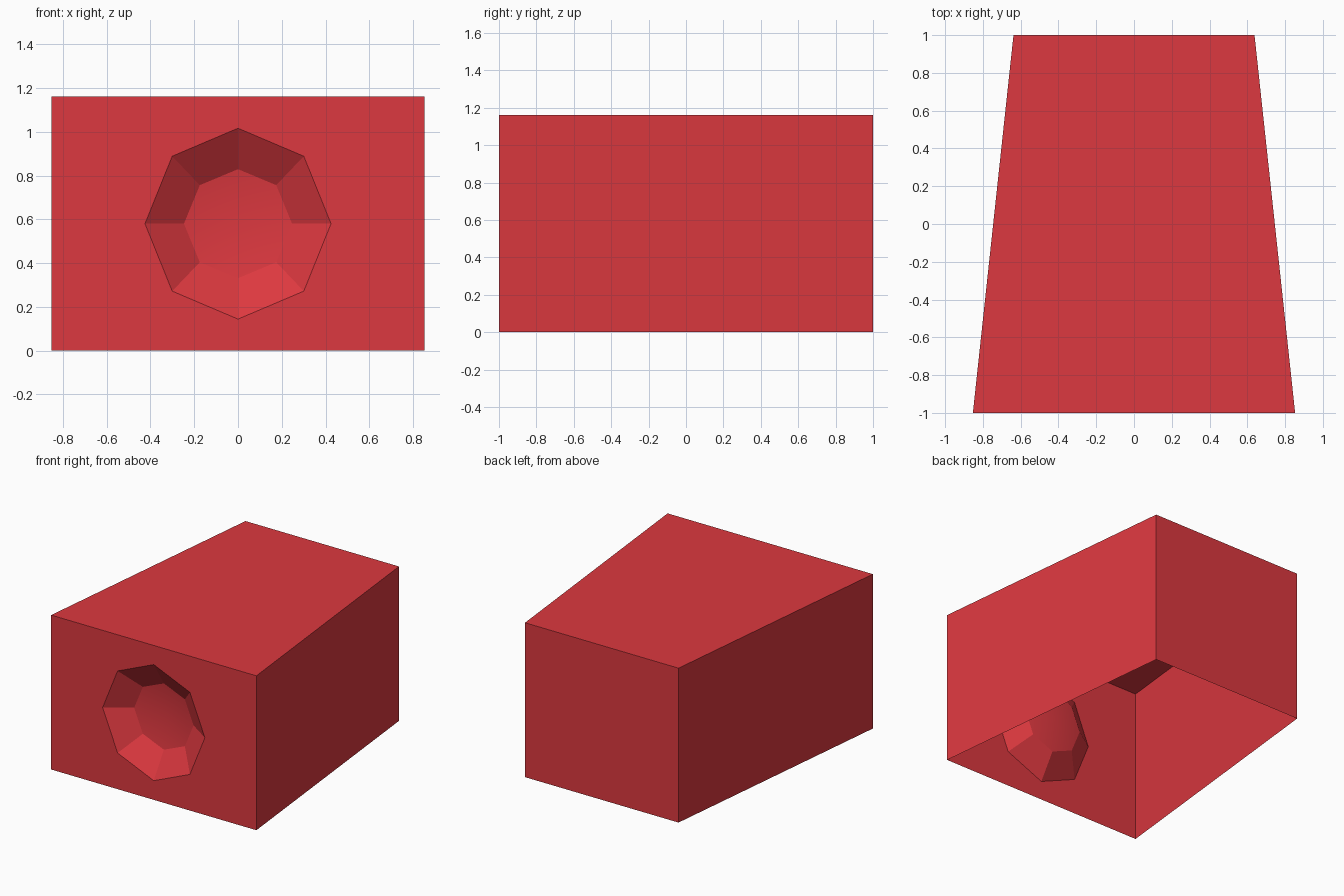
import bpy, bmesh, math

if "Cube" in bpy.data.objects:
    bpy.data.objects.remove(bpy.data.objects["Cube"])

FRONT, BACK, H = 0.853, 0.638, 1.16   # half widths and height
MID = H / 2

red = bpy.data.materials.new("red")
red.diffuse_color = (0.72, 0.04, 0.05, 1)
red.use_nodes = True
red.node_tree.nodes["Principled BSDF"].inputs["Base Color"].default_value = red.diffuse_color

bm = bmesh.new()

# Tapered shell, open underneath
low = [bm.verts.new((x, y, 0)) for x, y in
       ((-FRONT, -1), (FRONT, -1), (BACK, 1), (-BACK, 1))]
high = [bm.verts.new((v.co.x, v.co.y, H)) for v in low]
for i in (1, 2, 3):
    j = (i + 1) % 4
    bm.faces.new((low[i], low[j], high[j], high[i]))
bm.faces.new(high)


# Octagonal rings of the hollow in the front
def ring(rx, rz, y):
    return [bm.verts.new((rx * math.cos(a), y, MID + rz * math.sin(a)))
            for a in (math.tau * k / 8 for k in range(8))]


rim = ring(0.425, 0.436, -1)
inner = ring(0.247, 0.249, -0.88)
centre = bm.verts.new((0, -0.845, MID))

# Front panel: four pieces running from the outer corners to the rim
corners = [high[1], high[0], low[0], low[1]]
for q in range(4):
    r = [rim[(2 * q + k) % 8] for k in range(3)]
    bm.faces.new((corners[q], r[2], r[1], r[0]))
    bm.faces.new((corners[q], corners[(q + 1) % 4], r[2]))

# Flat bevelled side and smooth floor of the hollow
for k in range(8):
    n = (k + 1) % 8
    bm.faces.new((rim[k], rim[n], inner[n], inner[k]))
    bm.faces.new((inner[k], inner[n], centre)).smooth = True

bmesh.ops.recalc_face_normals(bm, faces=bm.faces[:])
bm.normal_update()
top = max(bm.faces, key=lambda f: f.calc_center_median().z)
if top.normal.z < 0:
    bmesh.ops.reverse_faces(bm, faces=bm.faces[:])

mesh = bpy.data.meshes.new("hollow_box")
bm.to_mesh(mesh)
bm.free()
mesh.materials.append(red)
box = bpy.data.objects.new("hollow_box", mesh)
bpy.context.collection.objects.link(box)
